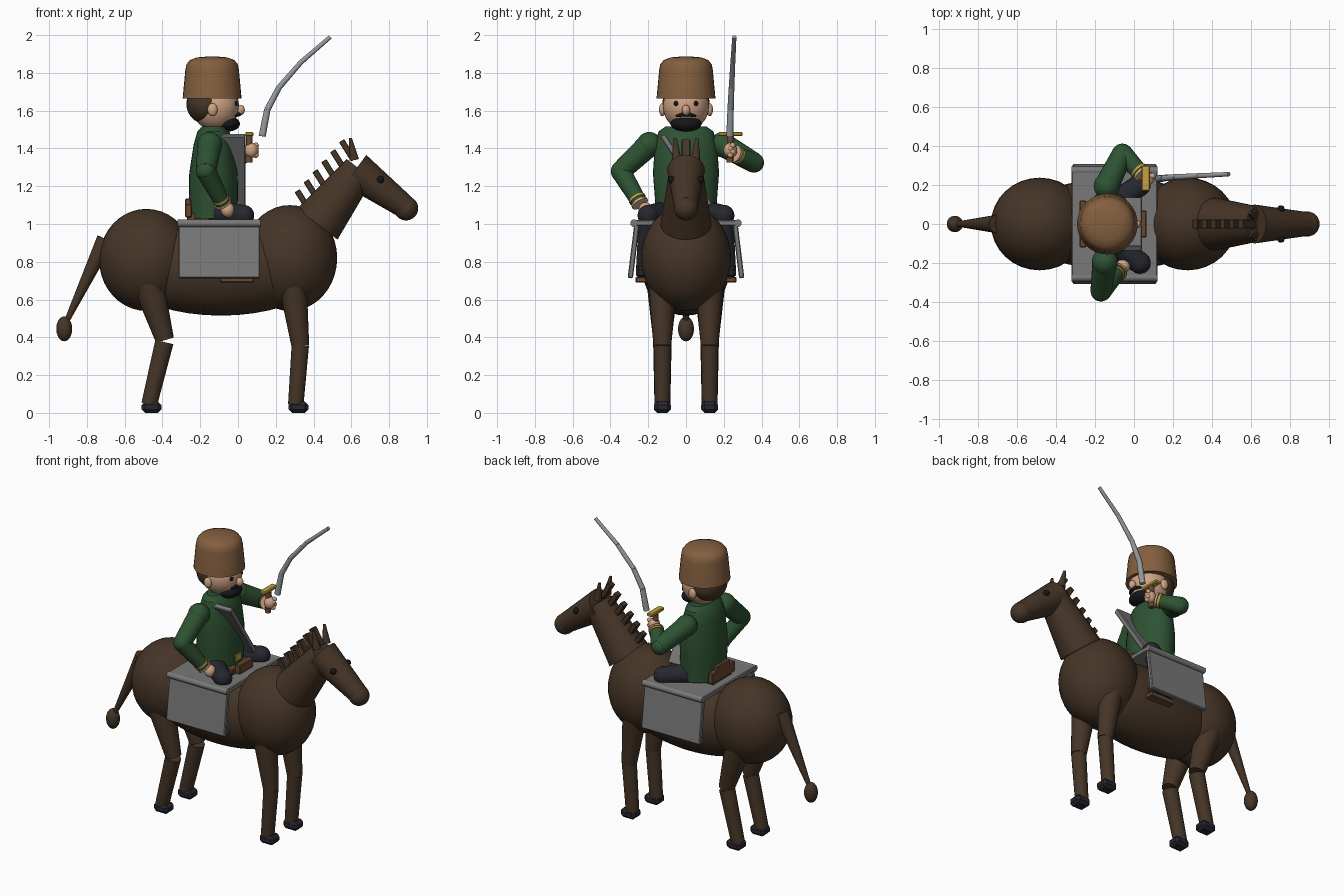
import bpy, bmesh, math
from mathutils import Vector, Matrix

cube = bpy.data.objects.get("Cube")
if cube:
    bpy.data.objects.remove(cube, do_unlink=True)


def paint(name, *rgb):
    m = bpy.data.materials.new(name)
    m.use_nodes = True
    m.diffuse_color = (*rgb, 1)
    m.node_tree.nodes["Principled BSDF"].inputs["Base Color"].default_value = (*rgb, 1)
    return m


COAT = paint("brown coat", .06, .035, .02)
FELT = paint("tan felt", .23, .115, .05)
GREEN = paint("green cloth", .027, .085, .033)
GREY = paint("grey cloth", .19, .19, .19)
STEEL = paint("steel", .3, .32, .34)
SKIN = paint("skin", .62, .37, .23)
GOLD = paint("gold", .55, .36, .05)
NAVY = paint("dark navy", .02, .02, .03)
BLACK = paint("black", .008, .008, .01)
LEATHER = paint("leather", .14, .065, .03)


def finish(name, bm, mat, smooth=True):
    bmesh.ops.recalc_face_normals(bm, faces=bm.faces)
    me = bpy.data.meshes.new(name)
    bm.to_mesh(me)
    bm.free()
    me.materials.append(mat)
    if smooth:
        me.polygons.foreach_set("use_smooth", [True] * len(me.polygons))
        me.set_sharp_from_angle(angle=math.radians(35))
    ob = bpy.data.objects.new(name, me)
    bpy.context.collection.objects.link(ob)
    return ob


def ball(name, c, size, mat):
    bm = bmesh.new()
    r = size if isinstance(size, tuple) else (size,) * 3
    m = Matrix.Translation(c) @ Matrix.Diagonal((*r, 1))
    bmesh.ops.create_uvsphere(bm, u_segments=32, v_segments=20, radius=1, matrix=m)
    return finish(name, bm, mat)


def rod(name, a, b, r1, r2, mat, sides=24):
    a, b = Vector(a), Vector(b)
    d = b - a
    m = Matrix.Translation((a + b) / 2) @ d.to_track_quat("Z", "Y").to_matrix().to_4x4()
    bm = bmesh.new()
    bmesh.ops.create_cone(bm, cap_ends=True, segments=sides, radius1=r1, radius2=r2,
                          depth=d.length, matrix=m)
    return finish(name, bm, mat)


def box(name, c, size, mat, axis="X", angle=0, bevel=.005):
    m = Matrix.Translation(c) @ Matrix.Rotation(math.radians(angle), 4, axis)
    bm = bmesh.new()
    bmesh.ops.create_cube(bm, size=1, matrix=m @ Matrix.Diagonal((*size, 1)))
    if bevel:
        bmesh.ops.bevel(bm, geom=bm.edges[:], offset=bevel, segments=1, affect="EDGES")
    return finish(name, bm, mat, False)


def lathe(name, x, profile, mat, sides=32):
    # Rows of (z, x radius, y radius) joined into a closed skin
    bm = bmesh.new()
    rings = []
    for z, rx, ry in profile:
        rings.append([bm.verts.new((x + rx * math.cos(i * math.tau / sides),
                                    ry * math.sin(i * math.tau / sides), z))
                      for i in range(sides)])
    for lo, hi in zip(rings, rings[1:]):
        for i in range(sides):
            j = (i + 1) % sides
            bm.faces.new((lo[i], lo[j], hi[j], hi[i]))
    bm.faces.new(rings[0])
    bm.faces.new(rings[-1])
    return finish(name, bm, mat)


# Horse trunk, neck and head
ball("horse_rump", (-.485, 0, .81), (.25, .238, .27), COAT)
ball("horse_belly", (-.09, 0, .77), (.56, .232, .255), COAT)
ball("horse_chest", (.275, 0, .82), (.25, .238, .28), COAT)
rod("horse_neck", (.42, 0, 1.0), (.645, 0, 1.29), .135, .088, COAT)
rod("horse_head", (.62, 0, 1.285), (.885, 0, 1.09), .1, .062, COAT)
ball("horse_muzzle", (.89, 0, 1.083), .064, COAT)

# Mane blocks follow the back of the neck
for i in range(6):
    t = i / 5
    box("mane_block", (.345 + .235 * t, 0, 1.125 + .265 * t), (.032, .045, .12),
        COAT, "Y", -32, .003)

# Tail
rod("tail", (-.7, 0, .92), (-.905, 0, .49), .048, .014, COAT)
ball("tail_tuft", (-.92, 0, .445), (.042, .042, .066), COAT)

for s, side in ((-1, "right"), (1, "left")):
    # Horse ears, eyes and legs
    rod(side + "_horse_ear", (.615, s * .05, 1.34), (.595, s * .058, 1.455), .026, .008, COAT)
    ball(side + "_horse_eye", (.755, s * .077, 1.235), .019, BLACK)
    y = s * .125
    rod(side + "_front_thigh", (.285, y, .72), (.33, y, .355), .078, .047, COAT)
    rod(side + "_front_shin", (.33, y, .36), (.306, y, .045), .046, .041, COAT)
    rod(side + "_hind_thigh", (-.48, y, .7), (-.387, y, .385), .085, .049, COAT)
    rod(side + "_hind_shin", (-.39, y, .375), (-.47, y, .045), .049, .042, COAT)
    for x, end in ((.32, "front"), (-.458, "hind")):
        box(f"{side}_{end}_hoof", (x, y, .03), (.105, .09, .06), NAVY, bevel=.018)

    # Saddle cloth flap, stirrup and rider leg
    box(side + "_cloth_flap", (-.1, s * .277, .86), (.43, .028, .295), GREY, "X", s * 7)
    rod(side + "_cloth_roll", (-.32, s * .275, 1.004), (.12, s * .275, 1.004), .02, .02, GREY)
    box(side + "_stirrup", (-.005, s * .238, .705), (.18, .06, .03), LEATHER)
    box(side + "_boot", (-.01, s * .235, .745), (.16, .06, .06), NAVY, bevel=.015)
    rod(side + "_rider_thigh", (-.12, s * .09, 1.06), (.03, s * .2, 1.045), .065, .055, NAVY)
    ball(side + "_rider_knee", (.03, s * .2, 1.045), .056, NAVY)
    rod(side + "_rider_shin", (.03, s * .2, 1.045), (-.02, s * .23, .75), .05, .035, NAVY)

    # Rider face sides
    ball(side + "_ear", (-.135, s * .125, 1.605), (.026, .018, .034), SKIN)
    ball(side + "_eye", (-.016, s * .05, 1.637), .015, BLACK)
    rod(side + "_moustache", (.005, s * .004, 1.583), (-.012, s * .052, 1.571), .013, .006, BLACK)

# Saddle
box("saddle_cloth_top", (-.1, 0, 1.005), (.44, .57, .032), GREY)
box("saddle_seat", (-.12, 0, 1.04), (.3, .2, .04), LEATHER)
box("saddle_cantle", (-.262, 0, 1.07), (.035, .24, .07), LEATHER)
box("cantle_ridge", (-.265, 0, 1.115), (.03, .14, .04), LEATHER)
box("saddle_pommel", (.045, 0, 1.055), (.04, .14, .06), LEATHER)

# Rider torso, belt and shoulder sash
lathe("tunic", -.13, [(1.03, .13, .16), (1.14, .13, .165), (1.27, .128, .175),
                      (1.42, .105, .165), (1.49, .085, .145), (1.515, .06, .11)], GREEN)
box("belt_buckle", (0, 0, 1.1), (.012, .06, .045), GOLD, bevel=.002)
box("shoulder_sash", (-.035, .0, 1.285), (.15, .032, .45), GREY, "X", 34)

# Rider head
rod("neck", (-.13, 0, 1.49), (-.13, 0, 1.56), .06, .06, SKIN)
ball("head", (-.12, 0, 1.625), (.125, .122, .13), SKIN)
ball("hair", (-.17, 0, 1.635), (.103, .126, .105), COAT)
ball("beard", (-.05, 0, 1.53), (.06, .082, .04), BLACK)
ball("nose", (.012, 0, 1.603), (.024, .022, .028), SKIN)
lathe("tall_hat", -.137, [(1.665, .156, .156), (1.815, .142, .142), (1.845, .136, .136),
                          (1.868, .118, .118), (1.882, .08, .08), (1.887, .02, .02)], FELT)


def arm(side, shoulder, elbow, wrist, hand):
    ball(side + "_shoulder", shoulder, .067, GREEN)
    rod(side + "_upper_arm", shoulder, elbow, .064, .054, GREEN)
    ball(side + "_elbow", elbow, .053, GREEN)
    rod(side + "_forearm", elbow, wrist, .054, .041, GREEN)
    a, b = Vector(elbow), Vector(wrist)
    for t, mat in ((.84, GOLD), (.97, SKIN)):
        c = a.lerp(b, t)
        rod(side + "_cuff_ring", c, c + (b - a).normalized() * .012, .047, .047, mat)
    ball(side + "_hand", hand, (.036, .036, .04), SKIN)


arm("right", (-.15, -.195, 1.42), (-.17, -.345, 1.28), (-.08, -.245, 1.11), (-.055, -.215, 1.075))
arm("left", (-.14, .195, 1.42), (-.06, .36, 1.325), (.035, .262, 1.37), (.07, .235, 1.39))
for i in range(4):
    ball("left_finger", (.095, .235 + .012 * (i % 2), 1.365 + .017 * i), .015, SKIN)

# Sabre
rod("sabre_grip", (.058, .232, 1.325), (.06, .235, 1.47), .018, .018, LEATHER)
box("sabre_guard", (.06, .235, 1.476), (.042, .13, .022), GOLD)
path = [(.128, .232, 1.465), (.155, .236, 1.605), (.217, .241, 1.722),
        (.332, .248, 1.855), (.488, .256, 1.99)]
for i, (a, b) in enumerate(zip(path, path[1:])):
    rod("sabre_blade", a, b, .019 - .002 * i, .017 - .002 * i, STEEL, 12)
